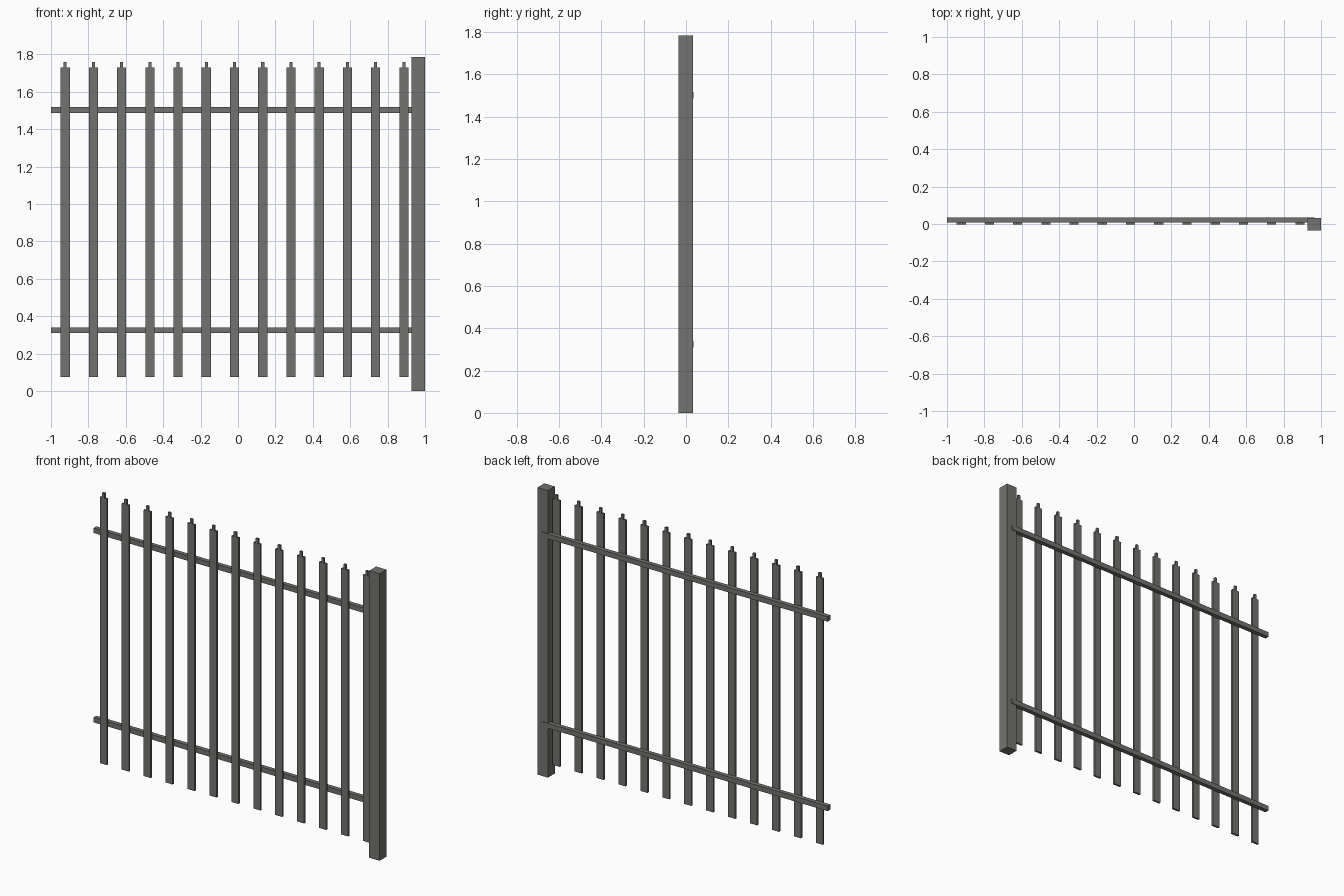
import bpy
import bmesh

cube = bpy.data.objects.get("Cube")
if cube:
    bpy.data.objects.remove(cube, do_unlink=True)

steel = bpy.data.materials.new("weathered_grey_steel")
colour = (0.17, 0.175, 0.16, 1)
steel.diffuse_color = colour
steel.use_nodes = True
steel.node_tree.nodes["Principled BSDF"].inputs["Base Color"].default_value = colour


def add_box(bm, x, y, z):
    """Box from (low, high) ranges; returns its vertices."""
    verts = bmesh.ops.create_cube(bm, size=1)["verts"]
    for v in verts:
        for axis, (low, high) in enumerate((x, y, z)):
            v.co[axis] = high if v.co[axis] > 0 else low
    return verts


def add_prong(bm, x, y, z, tip_x):
    """Pointed prong: a box whose top is drawn together to a tip."""
    middle = sum(y) / 2
    top = [v for v in add_box(bm, x, y, z) if v.co.z == max(z)]
    for v in top:
        v.co.x, v.co.y = tip_x, middle
    bmesh.ops.remove_doubles(bm, verts=top, dist=0.0001)


def finish(name, bm):
    mesh = bpy.data.meshes.new(name)
    bmesh.ops.recalc_face_normals(bm, faces=bm.faces)
    bm.to_mesh(mesh)
    bm.free()
    mesh.materials.append(steel)
    obj = bpy.data.objects.new(name, mesh)
    bpy.context.collection.objects.link(obj)


# End post and the two rails running into it
boxes = {
    "end_post": ((0.928, 1.0), (-0.036, 0.032), (0, 1.785)),
    "lower_rail": ((-1.0, 0.965), (0.009, 0.036), (0.309, 0.34)),
    "upper_rail": ((-1.0, 0.965), (0.009, 0.036), (1.487, 1.518)),
}
for name, ranges in boxes.items():
    bm = bmesh.new()
    add_box(bm, *ranges)
    finish(name, bm)

# Thirteen pales, each split into three pointed prongs at the head
half = 0.0245
depth = (-0.004, 0.009)
shoulder = 1.65
for i in range(13):
    cx = -0.924 + i * 0.1509
    bm = bmesh.new()
    add_box(bm, (cx - half, cx + half), depth, (0.075, shoulder))
    third = half / 3
    add_prong(bm, (cx - third, cx + third), depth, (shoulder, 1.76), cx)
    for side in (-1, 1):
        edges = sorted((cx + side * third, cx + side * half))
        add_prong(bm, edges, depth, (shoulder, 1.73), cx + side * 0.016)
    finish(f"pale_{i + 1}", bm)
